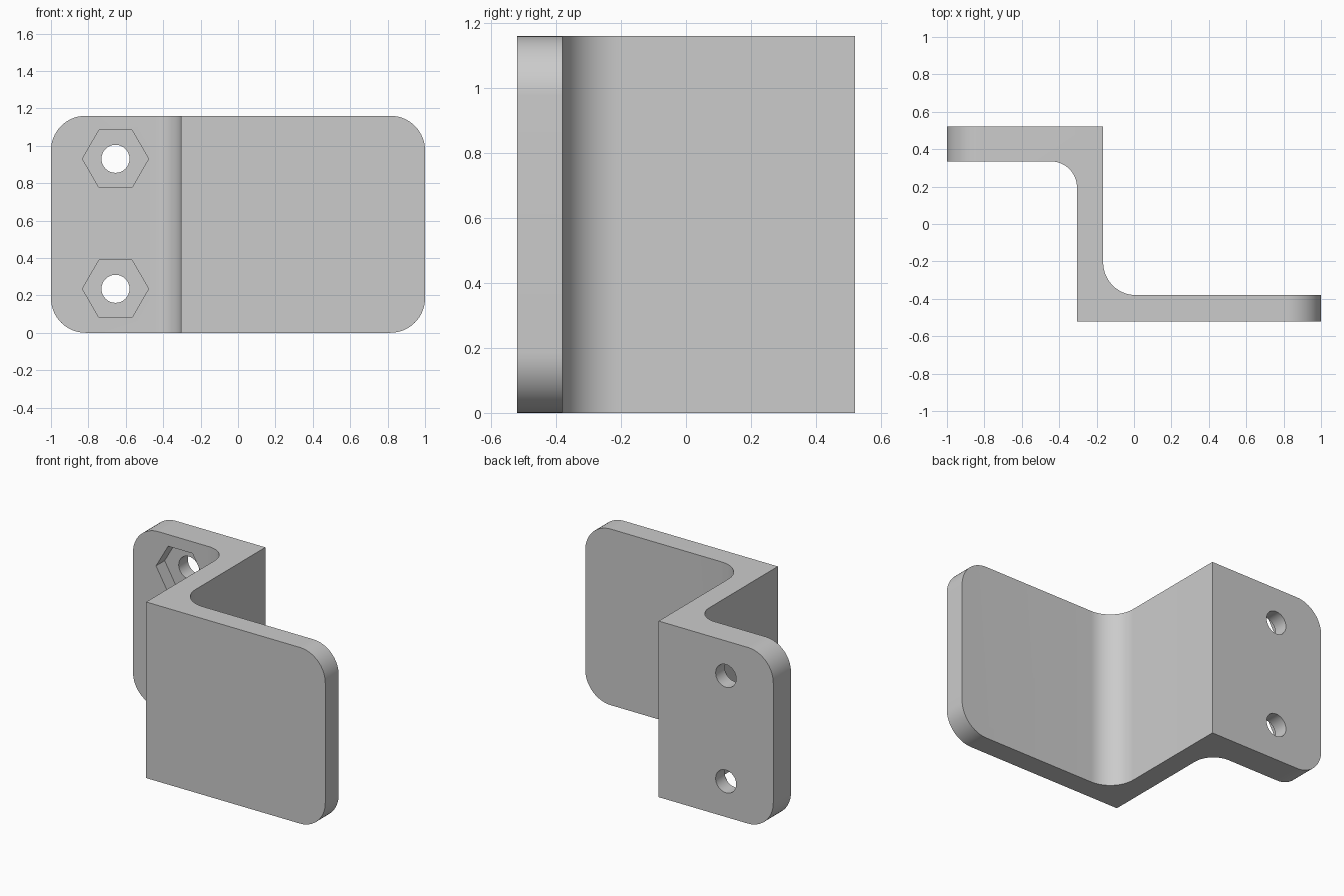
import bpy, bmesh
from math import cos, sin, pi
from mathutils import Vector

if "Cube" in bpy.data.objects:
    bpy.data.objects.remove(bpy.data.objects["Cube"], do_unlink=True)

HEIGHT = 1.16
CORNER = 0.185
BACK, FRONT = 0.52, -0.52
BACK_INNER, FRONT_INNER = 0.335, -0.38
WEB_LEFT, WEB_RIGHT = -0.165, -0.305
HOLE_X = -0.655
POCKET_DEPTH = 0.09


def arc(cx, cy, r, start, end, n=16):
    """Points on a circular arc, angles in units of pi."""
    angles = [pi * (start + (end - start) * i / n) for i in range(n + 1)]
    return [(cx + r * cos(a), cy + r * sin(a)) for a in angles]


def prism(name, points, axis, low, high):
    """Extrude a 2D outline along z (outline in xy) or y (outline in xz)."""
    def place(p, h):
        return Vector((p[0], p[1], h)) if axis == "z" else Vector((p[0], h, p[1]))
    bm = bmesh.new()
    face = bm.faces.new([bm.verts.new(place(p, low)) for p in points])
    new = bmesh.ops.extrude_face_region(bm, geom=[face])["geom"]
    verts = [v for v in new if isinstance(v, bmesh.types.BMVert)]
    bmesh.ops.translate(bm, verts=verts, vec=place((0, 0), high - low))
    bmesh.ops.recalc_face_normals(bm, faces=bm.faces)
    mesh = bpy.data.meshes.new(name)
    bm.to_mesh(mesh)
    bm.free()
    obj = bpy.data.objects.new(name, mesh)
    bpy.context.collection.objects.link(obj)
    return obj


def cut(target, cutter, operation):
    """Apply a boolean and remove its cutter."""
    bpy.context.view_layer.objects.active = target
    mod = target.modifiers.new(cutter.name, "BOOLEAN")
    mod.operation, mod.solver, mod.object = operation, "EXACT", cutter
    bpy.ops.object.modifier_apply(modifier=mod.name)
    bpy.data.objects.remove(cutter, do_unlink=True)


# Z-shaped section with a fillet in each inner bend, oversized at the ends
r_back, r_front = 0.14, 0.175
section = [(-1.1, BACK), (-1.1, BACK_INNER)]
section += arc(WEB_RIGHT - r_back, BACK_INNER - r_back, r_back, 0.5, 0)
section += [(WEB_RIGHT, FRONT), (1.1, FRONT), (1.1, FRONT_INNER)]
section += arc(WEB_LEFT + r_front, FRONT_INNER + r_front, r_front, 1.5, 1)
section += [(WEB_LEFT, BACK)]
bracket = prism("bracket", section, "z", -0.1, HEIGHT + 0.1)

# Trim to a rounded rectangle seen from the front
x, lo, hi = 1 - CORNER, CORNER, HEIGHT - CORNER
outline = (arc(x, lo, CORNER, -0.5, 0) + arc(x, hi, CORNER, 0, 0.5)
           + arc(-x, hi, CORNER, 0.5, 1) + arc(-x, lo, CORNER, 1, 1.5))
cut(bracket, prism("corner_trim", outline, "y", -1, 1), "INTERSECT")

# Bolt holes with hexagonal nut pockets on the front of the back flange
for z in (0.235, 0.93):
    hole = arc(HOLE_X, z, 0.075, 0, 2, 32)[:-1]
    pocket = arc(HOLE_X, z, 0.177, 0, 2, 6)[:-1]
    cut(bracket, prism("bolt_hole", hole, "y", 0.2, 0.7), "DIFFERENCE")
    cut(bracket, prism("nut_pocket", pocket, "y", 0.2, BACK_INNER + POCKET_DEPTH), "DIFFERENCE")

# Single grey finish
grey = bpy.data.materials.new("grey")
grey.use_nodes = True
colour = (0.6, 0.6, 0.6, 1)
grey.diffuse_color = colour
grey.node_tree.nodes["Principled BSDF"].inputs["Base Color"].default_value = colour
bracket.data.materials.clear()
bracket.data.materials.append(grey)

# Smooth bends, crisp edges
bpy.ops.object.select_all(action="DESELECT")
bracket.select_set(True)
bpy.context.view_layer.objects.active = bracket
bpy.ops.object.shade_smooth_by_angle(angle=pi / 6)
